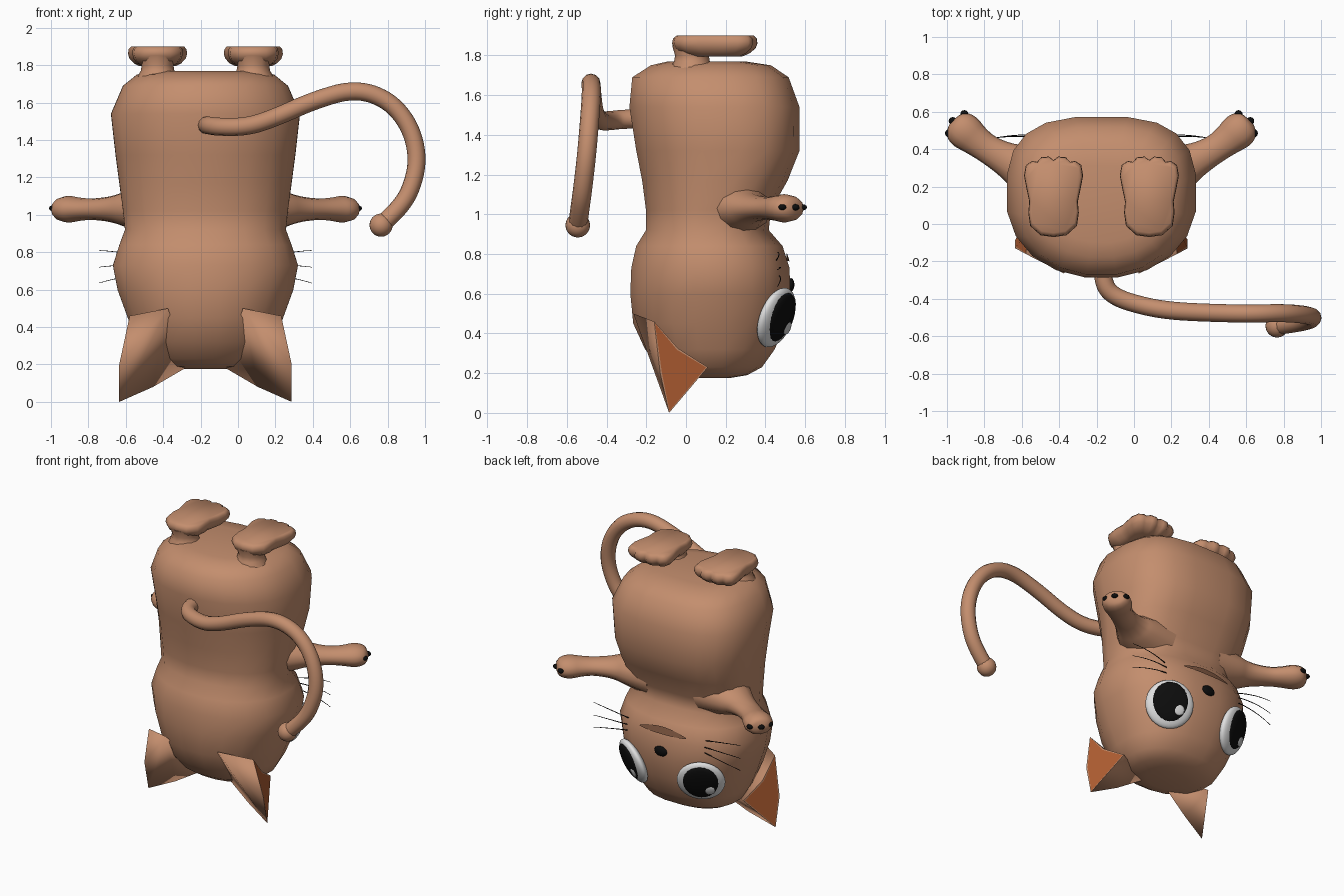
import bpy, bmesh, math
from mathutils import Vector, Matrix

cube = bpy.data.objects.get("Cube")
if cube:
    bpy.data.objects.remove(cube, do_unlink=True)

CX = -0.174      # symmetry plane of the body


def material(name, r, g, b):
    m = bpy.data.materials.new(name)
    m.use_nodes = True
    m.diffuse_color = (r, g, b, 1)
    bsdf = m.node_tree.nodes["Principled BSDF"]
    bsdf.inputs["Base Color"].default_value = (r, g, b, 1)
    bsdf.inputs["Roughness"].default_value = 0.7
    return m


fur = material("tan fur", 0.55, 0.27, 0.155)
inner = material("rust inner ear", 0.43, 0.11, 0.032)
white = material("eye white", 0.75, 0.75, 0.75)
black = material("black", 0.004, 0.004, 0.004)
glint = material("glint grey", 0.6, 0.6, 0.6)
brown = material("dark brown mouth", 0.22, 0.1, 0.055)


def finish(name, bm, mats):
    bmesh.ops.recalc_face_normals(bm, faces=bm.faces)
    for f in bm.faces:
        f.smooth = True
    me = bpy.data.meshes.new(name)
    bm.to_mesh(me)
    bm.free()
    for m in mats:
        me.materials.append(m)
    ob = bpy.data.objects.new(name, me)
    bpy.context.collection.objects.link(ob)
    return ob


def loft(name, rings, mat):
    bm = bmesh.new()
    loops = [[bm.verts.new(p) for p in ring] for ring in rings]
    n = len(loops[0])
    for a, b in zip(loops, loops[1:]):
        for i in range(n):
            bm.faces.new((a[i], a[(i + 1) % n], b[(i + 1) % n], b[i]))
    bm.faces.new(loops[0])
    bm.faces.new(loops[-1])
    return finish(name, bm, [mat])


def ellipsoid(name, matrix, radii, mat, seg=24):
    bm = bmesh.new()
    bmesh.ops.create_uvsphere(bm, u_segments=seg, v_segments=seg // 2, radius=1)
    bm.transform(matrix @ Matrix.Diagonal((*radii, 1)))
    return finish(name, bm, [mat])


def tube(name, points, radii, mat, sides=4, kind='NURBS'):
    cu = bpy.data.curves.new(name, 'CURVE')
    cu.dimensions = '3D'
    cu.bevel_depth = 1
    cu.bevel_resolution = sides
    cu.use_fill_caps = True
    sp = cu.splines.new(kind)
    sp.points.add(len(points) - 1)
    for pt, co, r in zip(sp.points, points, radii):
        pt.co = (*co, 1)
        pt.radius = r
    if kind == 'NURBS':
        sp.order_u = 3
        sp.use_endpoint_u = True
        sp.resolution_u = 6
    cu.materials.append(mat)
    ob = bpy.data.objects.new(name, cu)
    bpy.context.collection.objects.link(ob)
    bpy.ops.object.select_all(action='DESELECT')
    bpy.context.view_layer.objects.active = ob
    ob.select_set(True)
    bpy.ops.object.convert(target='MESH')
    return ob


# Head and body in one skin: height, half width, rear y, face y
SECTIONS = [
    (0.175, 0.13, 0.0, 0.22), (0.19, 0.25, -0.07, 0.31), (0.23, 0.32, -0.13, 0.385),
    (0.32, 0.37, -0.21, 0.45), (0.45, 0.42, -0.27, 0.505), (0.6, 0.475, -0.285, 0.53),
    (0.73, 0.5, -0.28, 0.525), (0.84, 0.465, -0.255, 0.49), (0.92, 0.435, -0.205, 0.42),
    (1.02, 0.445, -0.205, 0.43), (1.17, 0.465, -0.225, 0.515), (1.32, 0.485, -0.255, 0.575),
    (1.54, 0.51, -0.29, 0.575), (1.69, 0.445, -0.275, 0.52), (1.75, 0.37, -0.18, 0.43),
    (1.768, 0.28, -0.1, 0.31)]


def face_power(z):
    """Squareness of the skin on the face side: the belly is boxier than the head."""
    return 2.9 if z > 1 else 2.4


def section(z, w, back, front, n=20):
    mid, d = (front + back) / 2, (front - back) / 2
    ring = []
    for i in range(n):
        a = math.tau * (i + 0.5) / n
        c, s = math.cos(a), math.sin(a)
        e = 2 / (face_power(z) if s > 0 else 2.15)
        ring.append((CX + w * math.copysign(abs(c) ** e, c),
                     mid + d * math.copysign(abs(s) ** e, s), z))
    return ring


def face_point(dx, z, lift=0.0):
    """Point on the face side of the skin, dx away from the middle."""
    for lo, hi in zip(SECTIONS, SECTIONS[1:]):
        if lo[0] <= z <= hi[0]:
            t = (z - lo[0]) / (hi[0] - lo[0])
            w, back, front = (p + (q - p) * t for p, q in zip(lo[1:], hi[1:]))
            p = face_power(z)
            k = max(0, 1 - abs(dx / w) ** p) ** (1 / p)
            return Vector((CX + dx, (front + back) / 2 + (front - back) / 2 * k + lift, z))


loft("body", [section(*s) for s in SECTIONS], fur)

# Half outline of a foot, heel to toes
FOOT = [(0, -0.07), (0.07, -0.06), (0.125, -0.01), (0.135, 0.06), (0.13, 0.12),
        (0.145, 0.19), (0.158, 0.26), (0.148, 0.315), (0.115, 0.337), (0.088, 0.332),
        (0.065, 0.358), (0.025, 0.36), (0, 0.342)]
OUTLINE = FOOT + [(-x, y) for x, y in FOOT[-2:0:-1]]

for s, side in ((1, "left"), (-1, "right")):
    # Foot with a short ankle under the heel
    fx = CX + s * 0.256
    loft(side + "_foot", [[(fx + x * k, 0.16 + (y - 0.16) * k, z) for x, y in OUTLINE]
                          for z, k in ((1.795, 0.62), (1.81, 0.8), (1.835, 0.95), (1.86, 1),
                                       (1.885, 0.98), (1.9, 0.9))], fur)
    tube(side + "_ankle", [(fx, 0.03, 1.7), (fx, 0.03, 1.77), (fx, 0.03, 1.8), (fx, 0.03, 1.85)],
         (0.13, 0.09, 0.085, 0.1), fur, kind='POLY')

    # Arm and paw, slightly flattened, flaring into the shoulder
    path = [(0.25, 0.24), (0.4, 0.295), (0.49, 0.335), (0.6, 0.395), (0.67, 0.445),
            (0.73, 0.495), (0.775, 0.53), (0.795, 0.545), (0.8, 0.55)]
    arm = tube(side + "_arm", [(CX + s * x, y, 0) for x, y in path],
               (0.2, 0.145, 0.095, 0.075, 0.082, 0.1, 0.085, 0.05, 0.005), fur)
    arm.data.transform(Matrix.Translation((0, 0, 1.03)) @ Matrix.Diagonal((1, 1, 0.74, 1)))
    for i, (x, y) in enumerate(((0.733, 0.587), (0.795, 0.55), (0.815, 0.485))):
        ellipsoid(f"{side}_claw_{i + 1}", Matrix.Translation((CX + s * x, y, 1.035)),
                  (0.022, 0.022, 0.016), black, 12)

    # Ear drawn out of the back of the head, with a coloured inset on its outer face
    bm = bmesh.new()
    top, rim, tip, front, bend, rear, root, low = [
        bm.verts.new((CX + s * x, y, z)) for x, y, z in (
            (0.405, -0.16, 0.46), (0.461, -0.13, 0.2), (0.461, -0.085, 0), (0.35, 0.11, 0.23),
            (0.39, -0.04, 0.325), (0.2, -0.265, 0.5), (0.1, 0, 0.185), (0.28, -0.04, 0.08))]
    outer = bm.faces.new((top, rim, tip, front, bend))
    for f in ((top, rear, rim), (rim, rear, tip), (tip, rear, low), (rear, root, low),
              (front, tip, low), (front, low, root), (top, bend, front, root, rear)):
        bm.faces.new(f)
    bmesh.ops.recalc_face_normals(bm, faces=bm.faces)
    bm.normal_update()
    for e in outer.edges:
        e.smooth = False
    bmesh.ops.inset_individual(bm, faces=[outer], thickness=0.01)
    outer.material_index = 1
    finish(side + "_ear", bm, [fur, inner])

    # Eye, a shallow disc built in a frame that looks out along the face
    look = Vector((s * 0.47, 0.82, -0.33)).normalized()
    across = Vector((0, 0, 1)).cross(look).normalized()
    up = look.cross(across)
    frame = Matrix((across, up, look)).transposed().to_4x4()
    frame.translation = face_point(s * 0.262, 0.48)
    ellipsoid(side + "_eyeball", frame, (0.155, 0.158, 0.048), white, 32)
    ellipsoid(side + "_pupil", frame @ Matrix.Translation((0, 0.01, 0.026)),
              (0.117, 0.13, 0.027), black)
    ellipsoid(side + "_glint", frame @ Matrix.Translation((0.058, -0.04, 0.045)),
              (0.034, 0.036, 0.009), glint, 16)

    # Whiskers
    for i, (z0, z1) in enumerate(((0.77, 0.81), (0.73, 0.72), (0.69, 0.635))):
        a = face_point(s * 0.3, z0)
        b = Vector((CX + s * 0.57, 0.46, z1))
        m = (a + b) / 2 + Vector((0, 0.02, 0.012))
        tube(f"{side}_whisker_{i + 1}", [a, m, b], (0.003, 0.0025, 0.0015), black, 1)

# Nose
ellipsoid("nose", Matrix.Translation(face_point(0, 0.645)), (0.05, 0.018, 0.034), black, 12)

# Mouth, a thin crescent laid on the skin
bm = bmesh.new()
rows = []
for i in range(13):
    t = i / 6 - 1
    mid, half = 0.785 - 0.015 * t * t, 0.003 + 0.02 * (1 - t * t)
    rows.append([bm.verts.new(face_point(t * 0.18, mid + k * half, 0.007)) for k in (-1, 0, 1)])
for a, b in zip(rows, rows[1:]):
    for k in (0, 1):
        bm.faces.new((a[k], a[k + 1], b[k + 1], b[k]))
finish("mouth", bm, [brown])

# Tail with a ball tip
TAIL = [(-0.17, -0.2, 1.48), (-0.17, -0.31, 1.48), (-0.11, -0.39, 1.47), (0.05, -0.44, 1.47),
        (0.2, -0.465, 1.52), (0.4, -0.475, 1.61), (0.62, -0.48, 1.675), (0.8, -0.475, 1.62),
        (0.92, -0.485, 1.48), (0.965, -0.5, 1.3), (0.925, -0.52, 1.13), (0.85, -0.535, 1.02),
        (0.765, -0.545, 0.945)]
tube("tail", TAIL, [0.048] * len(TAIL), fur)
ellipsoid("tail_tip", Matrix.Translation(TAIL[-1]), (0.062, 0.062, 0.062), fur)
